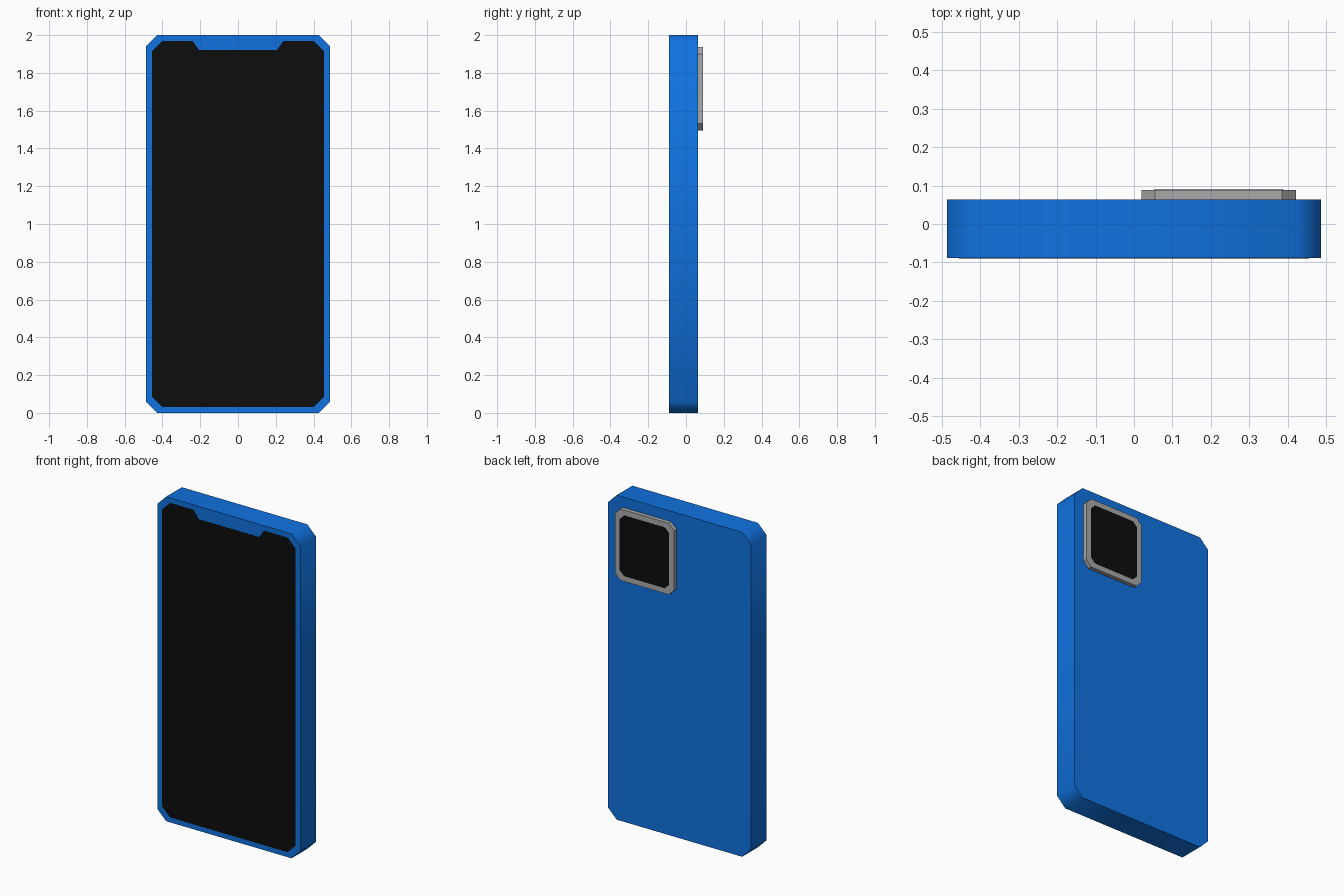
import bpy
import bmesh
import math

if "Cube" in bpy.data.objects:
    bpy.data.objects.remove(bpy.data.objects["Cube"])


def material(name, rgb):
    mat = bpy.data.materials.new(name)
    mat.diffuse_color = (*rgb, 1.0)
    mat.use_nodes = True
    mat.node_tree.nodes["Principled BSDF"].inputs["Base Color"].default_value = mat.diffuse_color
    return mat


def chamfered(x0, x1, z0, z1, c, top=()):
    """Rectangle outline with cut corners; top adds points along the top edge."""
    return [(x0 + c, z0), (x1 - c, z0), (x1, z0 + c), (x1, z1 - c),
            (x1 - c, z1), *top, (x0 + c, z1), (x0, z1 - c), (x0, z0 + c)]


def slab(name, outline, y0, y1, mat=None, smooth=None):
    """Extrude an x/z outline from y0 to y1."""
    bm = bmesh.new()
    face = bm.faces.new([bm.verts.new((x, y0, z)) for x, z in outline])
    ext = bmesh.ops.extrude_face_region(bm, geom=[face])
    for v in ext["geom"]:
        if isinstance(v, bmesh.types.BMVert):
            v.co.y = y1
    bmesh.ops.recalc_face_normals(bm, faces=bm.faces)
    mesh = bpy.data.meshes.new(name)
    bm.to_mesh(mesh)
    bm.free()
    obj = bpy.data.objects.new(name, mesh)
    bpy.context.collection.objects.link(obj)
    if mat:
        mesh.materials.append(mat)
    if smooth:
        bpy.ops.object.select_all(action='DESELECT')
        obj.select_set(True)
        bpy.context.view_layer.objects.active = obj
        bpy.ops.object.shade_smooth_by_angle(angle=math.radians(smooth))
    return obj


blue = material("blue_case", (0.005, 0.17, 0.75))
black = material("black_glass", (0.004, 0.004, 0.004))
grey = material("grey_rim", (0.4, 0.4, 0.4))

FRONT, BACK, BUMP = -0.089, 0.064, 0.089
SKIN = 0.001  # how far the glass stands proud

# Phone body, with the cut corners shaded softly
slab("body", chamfered(-0.487, 0.487, 0.0, 2.0, 0.059), FRONT, BACK, blue, 50)

# Screen with a notch in its top edge
notch = [(0.24, 1.969), (0.206, 1.921), (-0.206, 1.921), (-0.24, 1.969)]
slab("screen", chamfered(-0.456, 0.456, 0.031, 1.969, 0.055, notch),
     FRONT - SKIN, FRONT + SKIN, black)

# Raised camera housing and its dark glass
x0, x1, z0, z1, rim = 0.019, 0.422, 1.496, 1.936, 0.033
slab("camera_housing", chamfered(x0, x1, z0, z1, 0.036), BACK - SKIN, BUMP, grey)
slab("camera_glass", chamfered(x0 + rim, x1 - rim, z0 + rim, z1 - rim, 0.03),
     BUMP - SKIN, BUMP + SKIN, black)
